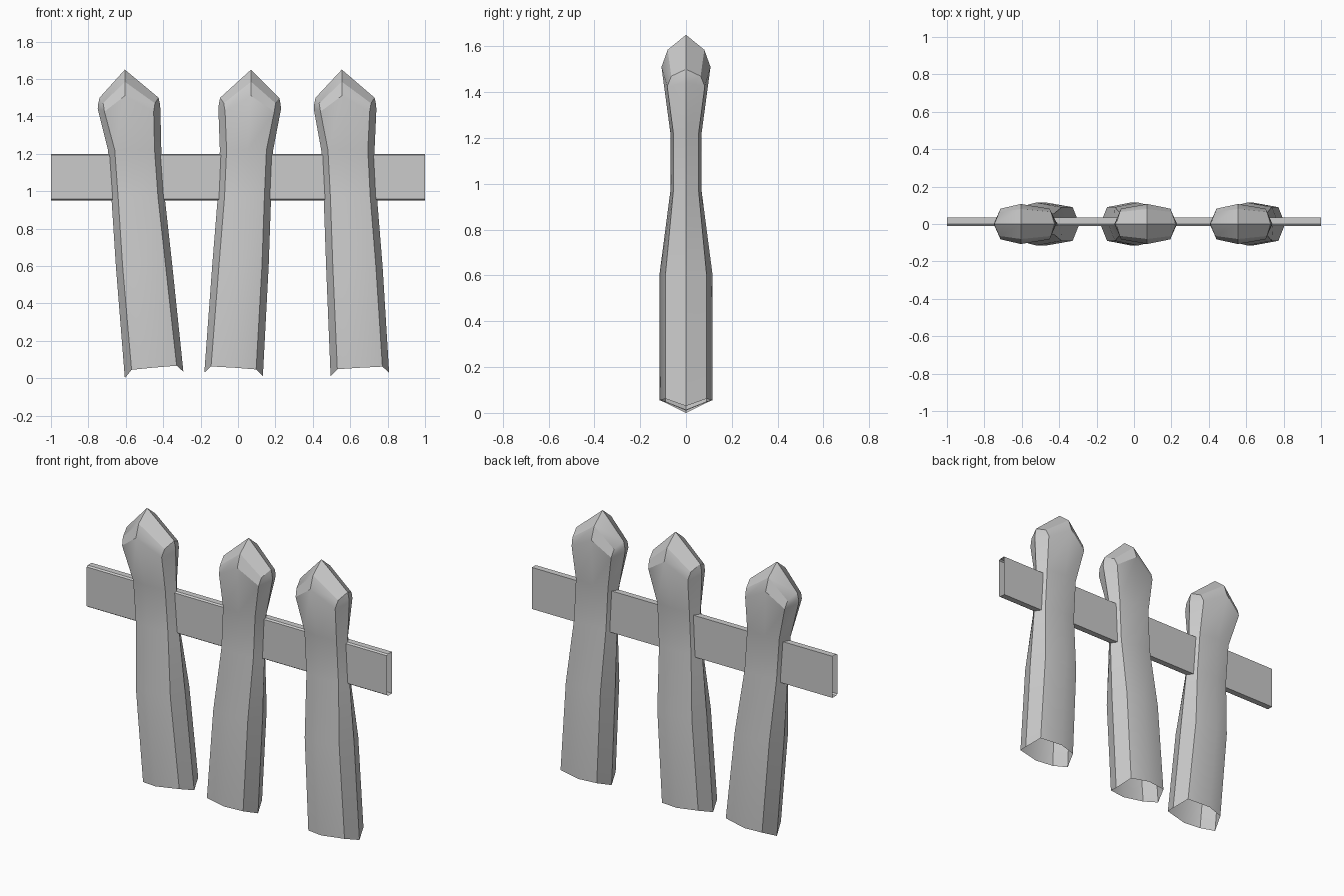
import bpy, bmesh

if "Cube" in bpy.data.objects:
    bpy.data.objects.remove(bpy.data.objects["Cube"])


def make_object(name, bm):
    bmesh.ops.remove_doubles(bm, verts=bm.verts, dist=0.0005)
    bmesh.ops.recalc_face_normals(bm, faces=bm.faces)
    mesh = bpy.data.meshes.new(name)
    bm.to_mesh(mesh)
    bm.free()
    ob = bpy.data.objects.new(name, mesh)
    bpy.context.collection.objects.link(ob)
    bpy.ops.object.select_all(action='DESELECT')
    ob.select_set(True)
    bpy.context.view_layer.objects.active = ob
    bpy.ops.object.shade_smooth_by_angle(angle=0.52)
    return ob


def loft(name, rings):
    """Open-ended tube through a list of equal-length rings."""
    bm = bmesh.new()
    rows = [[bm.verts.new(p) for p in ring] for ring in rings]
    n = len(rows[0])
    for a, b in zip(rows, rows[1:]):
        for i in range(n):
            j = (i + 1) % n
            bm.faces.new((a[i], a[j], b[j], b[i]))
    return make_object(name, bm)


def ring(left, right, mid, inset, y_edge, y_mid, z):
    """Eight-sided board section; z = left, left edge, middle, right edge, right."""
    xs = (left, left + inset, mid, right - inset, right)
    ys = (0, y_edge, y_mid, y_edge, 0)
    front = [(xs[i], -ys[i], z[i]) for i in range(5)]
    back = [(xs[i], ys[i], z[i]) for i in (3, 2, 1)]
    return front + back


# Shared picket levels: width, edge depth, middle depth, heights
LEVELS = [
    (0.313, 0.09, 0.115, None),
    (0.302, 0.09, 0.115, (0.60, 0.60, 0.61, 0.60, 0.60)),
    (0.285, 0.055, 0.068, (0.97,) * 5),
    (0.285, 0.055, 0.068, (1.22,) * 5),
    (0.335, 0.082, 0.107, (1.44, 1.425, 1.51, 1.425, 1.44)),
]


def picket(name, lefts, peak, bottom):
    frac = (peak - lefts[-1]) / 0.335
    rings = []
    for left, (w, ye, ym, z) in zip(lefts, LEVELS):
        rings.append(ring(left, left + w, left + w * frac, 0.036, ye, ym, z or bottom))
    # Rounded head closing onto a pointed ridge
    l, r = lefts[-1], lefts[-1] + 0.335
    rings.append(ring(l + 0.003, r - 0.003, peak, 0.026, 0.064, 0.08,
                      (1.47, 1.47, 1.585, 1.47, 1.47)))
    rings.append(ring(l + 0.01, r - 0.01, peak, 0, 0, 0,
                      (1.50, 1.50, 1.65, 1.50, 1.50)))
    loft(name, rings)


# Three leaning pickets
low_left = (0.0, 0.045, 0.055, 0.067, 0.035)
low_right = (0.03, 0.063, 0.056, 0.047, 0.01)
picket("picket_left", (-0.605, -0.653, -0.677, -0.695, -0.75), -0.605, low_left)
picket("picket_middle", (-0.18, -0.138, -0.108, -0.097, -0.105), 0.07, low_right)
picket("picket_right", (0.495, 0.471, 0.458, 0.445, 0.405), 0.555,
       (0.012, 0.048, 0.055, 0.062, 0.03))

# Rail: open-ended board with a small chamfer along the front
profile = [(0.036, 0.95), (0.0, 0.95), (-0.01, 0.957),
           (-0.01, 1.193), (0.0, 1.20), (0.036, 1.20)]
loft("rail", [[(x, y, z) for y, z in profile] for x in (-1.0, 1.0)])
